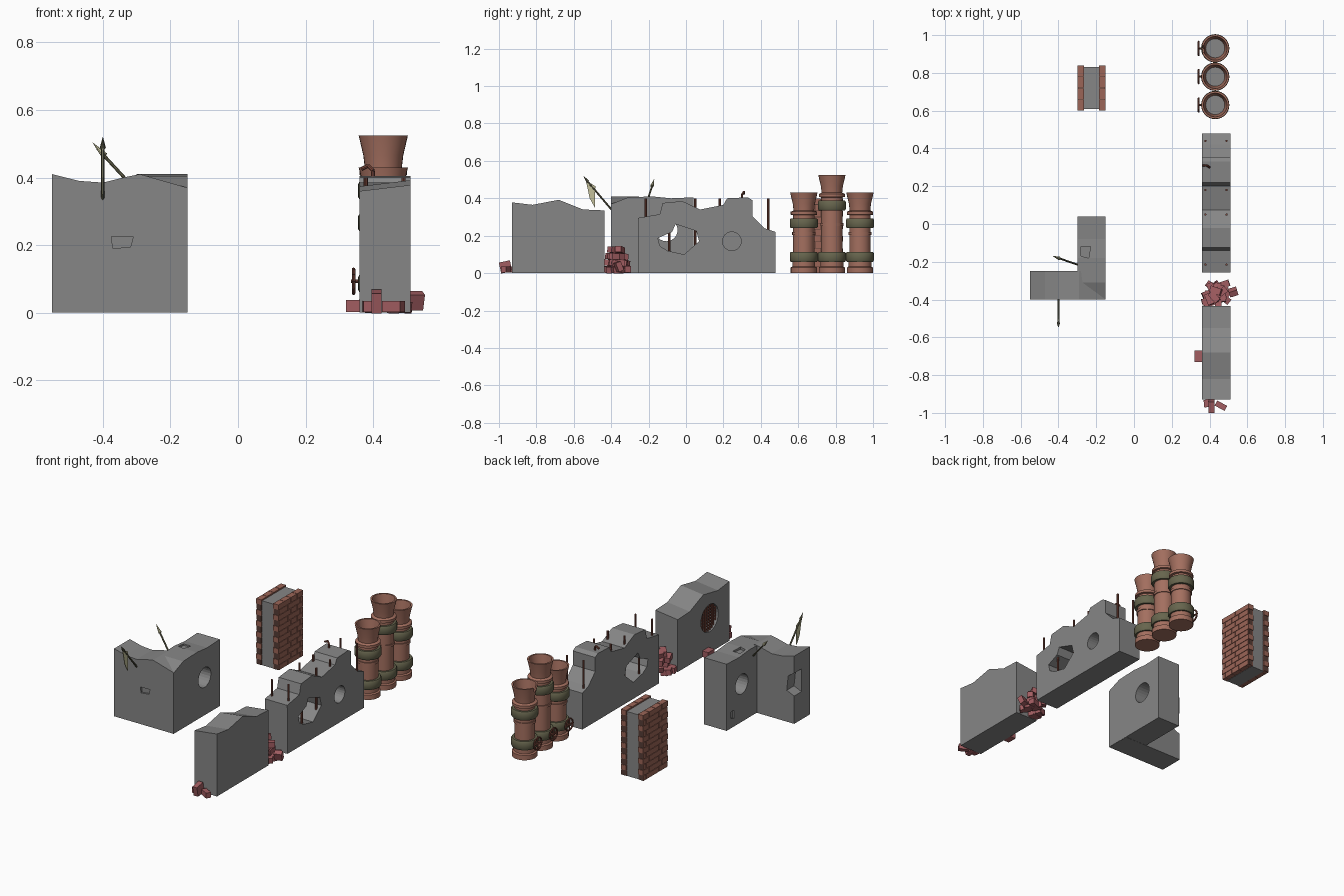
import bpy, bmesh, math, random
from mathutils import Matrix, Vector

random.seed(4)
if "Cube" in bpy.data.objects:
    bpy.data.objects.remove(bpy.data.objects["Cube"])


def material(name, rgb):
    m = bpy.data.materials.new(name)
    m.use_nodes = True
    m.diffuse_color = (*rgb, 1)
    m.node_tree.nodes["Principled BSDF"].inputs["Base Color"].default_value = (*rgb, 1)
    return m


CONCRETE = material("grey concrete", (.24, .24, .24))
CLAY = material("terracotta", (.37, .16, .115))
BRICK = material("wall brick", (.33, .13, .095))
MORTAR = material("dark mortar", (.09, .045, .035))
RUBBLE = material("red rubble", (.36, .11, .12))
OLIVE = material("olive metal", (.135, .13, .075))
RUST = material("rusty steel", (.20, .065, .045))
CLOTH = material("cream cloth", (.55, .53, .33))


def finish(name, bm, mat, smooth=False):
    bmesh.ops.recalc_face_normals(bm, faces=bm.faces)
    me = bpy.data.meshes.new(name)
    bm.to_mesh(me)
    bm.free()
    ob = bpy.data.objects.new(name, me)
    bpy.context.collection.objects.link(ob)
    if mat:
        me.materials.append(mat)
    bpy.ops.object.select_all(action='DESELECT')
    bpy.context.view_layer.objects.active = ob
    ob.select_set(True)
    if smooth:
        bpy.ops.object.shade_smooth_by_angle(angle=math.radians(35))
    return ob


def prism(name, pts, axis, lo, hi, mat=None):
    """Extrude a 2D outline along an axis: x uses (y, z), y uses (x, z), z uses (x, y)."""
    bm = bmesh.new()

    def at(p, t):
        v = list(p)
        v.insert("xyz".index(axis), t)
        return bm.verts.new(v)
    a, b = [at(p, lo) for p in pts], [at(p, hi) for p in pts]
    bm.faces.new(a)
    bm.faces.new(b)
    for i in range(len(pts)):
        j = (i + 1) % len(pts)
        bm.faces.new((a[i], a[j], b[j], b[i]))
    return finish(name, bm, mat)


def boxes(name, items, mat):
    """Items are (centre, size, turn about z, tilt about x)."""
    bm = bmesh.new()
    for c, s, turn, tilt in items:
        m = (Matrix.Translation(c) @ Matrix.Rotation(turn, 4, 'Z')
             @ Matrix.Rotation(tilt, 4, 'X') @ Matrix.Diagonal((*s, 1)))
        bmesh.ops.create_cube(bm, size=1, matrix=m)
    return finish(name, bm, mat)


def rods(name, pairs, r, mat, tip=1):
    bm = bmesh.new()
    for p, q in pairs:
        p, q = Vector(p), Vector(q)
        m = Matrix.Translation((p + q) / 2) @ (q - p).to_track_quat('Z', 'Y').to_matrix().to_4x4()
        bmesh.ops.create_cone(bm, cap_ends=True, segments=8, radius1=r, radius2=r * tip,
                              depth=(q - p).length, matrix=m)
    return finish(name, bm, mat, True)


def lathe(name, prof, x, y, mat, close=False, n=28):
    bm = bmesh.new()
    vs = [bm.verts.new((r, 0, z)) for r, z in prof]
    pairs = list(zip(vs, vs[1:])) + ([(vs[-1], vs[0])] if close else [])
    es = [bm.edges.new(p) for p in pairs]
    bmesh.ops.spin(bm, geom=vs + es, cent=(0, 0, 0), axis=(0, 0, 1), angle=math.tau, steps=n)
    bmesh.ops.remove_doubles(bm, verts=bm.verts, dist=1e-5)
    bmesh.ops.translate(bm, verts=bm.verts, vec=(x, y, 0))
    return finish(name, bm, mat, True)


def boolean(ob, tool, op='DIFFERENCE'):
    tool.hide_render = True
    mod = ob.modifiers.new("cut", 'BOOLEAN')
    mod.object, mod.operation, mod.solver = tool, op, 'EXACT'
    bpy.context.view_layer.objects.active = ob
    bpy.ops.object.modifier_apply(modifier=mod.name)
    bpy.data.objects.remove(tool)


def circle(a, b, r, n=24):
    return [(a + r * math.cos(i * math.tau / n), b + r * math.sin(i * math.tau / n)) for i in range(n)]


# Corner wall: two arms joined, with a round hole and chips
corner = prism("corner_wall", [(-.55, 0), (-.55, .41), (-.47, .39), (-.40, .385), (-.34, .40),
                               (-.29, .41), (-.151, .37), (-.151, 0)], 'y', -.40, -.25, CONCRETE)
side = prism("corner_side", [(-.399, .001), (-.399, .37), (-.31, .405), (-.18, .41), (-.08, .40),
                             (.04, .405), (.04, .001)], 'x', -.30, -.15, CONCRETE)
boolean(corner, side, 'UNION')
boolean(corner, prism("hole", circle(-.105, .23, .06), 'x', -.4, -.1))
chip = [(-.375, .225), (-.31, .225), (-.318, .195), (-.37, .19)]
boolean(corner, prism("chip", chip, 'y', -.42, -.388))
boolean(corner, prism("chip", [(-.03, .05), (-.03, .10), (.0, .10), (.0, .06)], 'x', -.32, -.29))
boolean(corner, prism("chip", [(-.28, -.17), (-.24, -.18), (-.23, -.12), (-.28, -.12)], 'z', .395, .5))
boolean(corner, prism("chip", [(-.57, .16), (-.50, .19), (-.51, .28), (-.57, .32)], 'y', -.32, -.2))

# Front straight wall: lower on its inner side, with a shallow round recess
front = prism("front_wall", [(-.93, 0), (-.93, .378), (-.82, .365), (-.68, .392), (-.55, .34),
                             (-.435, .335), (-.435, 0)], 'x', .36, .51, CONCRETE)
for v in front.data.vertices:
    if v.co.z > .1 and v.co.x < .4:
        v.co.z -= .018
boolean(front, prism("recess", circle(-.74, .21, .083), 'x', .3, .41))
mesh = []
for i in range(-4, 5):
    t = i * .018
    c = math.sqrt(.083 ** 2 - t * t)
    mesh += [((.372, -.74 + t, .21 - c), (.372, -.74 + t, .21 + c)),
             ((.378, -.74 - c, .21 + t), (.378, -.74 + c, .21 + t))]
rods("recess_steel_mesh", mesh, .004, RUST)

# Broken long wall
broken = prism("broken_wall", [(-.255, 0), (-.257, .295), (-.14, .315), (-.125, .375), (-.02, .385),
                               (.075, .34), (.2, .365), (.22, .40), (.33, .405), (.355, .39),
                               (.355, .305), (.42, .24), (.478, .22), (.478, 0)], 'x', .36, .51, CONCRETE)
boolean(broken, prism("jagged_hole", [(-.15, .187), (-.075, .22), (-.055, .262), (.055, .225), (.07, .17),
                                      (-.01, .10), (-.1, .12), (-.14, .145)], 'x', .3, .6))
boolean(broken, prism("round_recess", circle(.245, .17, .05), 'x', .43, .6))

# Reinforcing rods in the long wall, one with a bent end
bars = [((x, y, .06), (x, y, .40)) for x in (.378, .49) for y in (.44, .18, .05, -.215)]
bars += [((x, -.09, .08), (x, -.09, .30)) for x in (.378, .49)]
bars += [((.40, .30, .30), (.40, .30, .42)), ((.40, .30, .42), (.385, .31, .435)),
         ((.385, .31, .435), (.365, .31, .425))]
rods("reinforcing_rods", bars, .006, RUST)

# Loose bricks: a pile between the walls and a few at the base
pile = []
for level, count in enumerate((9, 7, 4, 2)):
    for k in range(count):
        spread = 1 - level * .22
        x = .43 + (random.random() - .5) * .12 * spread
        y = -.37 + (k / max(count - 1, 1) - .5) * .10 * spread
        pile.append(((x, y, .019 + level * .035), (.035, .06, .033), random.uniform(-1.5, 1.5),
                     random.uniform(-.25, .25)))
pile += [((.525, -.36, .035), (.045, .03, .05), .3, .4),
         ((.34, -.70, .02), (.04, .06, .036), 0, 0),
         ((.41, -.965, .033), (.03, .06, .06), 0, .2),
         ((.46, -.962, .018), (.06, .03, .032), -.5, 0),
         ((.385, -.95, .018), (.03, .04, .032), .1, 0)]
boxes("rubble_bricks", pile, RUBBLE)

# Brick wall section: concrete core faced with staggered courses
boxes("brick_wall_core", [((-.225, .72, .195), (.09, .22, .39), 0, 0)], CONCRETE)
bricks, backing = [], []
rows, y0, y1 = 12, .60, .84
step = .40 / rows
for x in (-.2825, -.1675):
    backing.append(((x, .72, .199), (.029, .232, .394), 0, 0))
    for r in range(rows):
        cuts = [y0, .66, .72, .78, y1] if r % 2 else [y0 + .004, .63, .69, .75, .81, y1 - .004]
        for a, b in zip(cuts, cuts[1:]):
            bricks.append(((x, (a + b) / 2, (r + .5) * step), (.035, b - a - .003, step - .003), 0, 0))
boxes("brick_wall_mortar", backing, MORTAR)
boxes("brick_wall_bricks", bricks, BRICK)

# Three flared pipes with metal bands and hand wheels
for y, h, label in ((.63, .43, "front"), (.78, .525, "middle"), (.93, .43, "back")):
    x = .43
    pipe = lathe(label + "_pipe", [(0, 0), (.07, 0), (.07, .03), (.061, .035), (.061, .06), (.057, .065),
                                   (.057, h - .12), (.07, h - .118), (.07, h - .102), (.055, h - .095),
                                   (.059, h - .06), (.073, h), (.063, h), (.05, h - .08), (0, h - .08)],
                 x, y, CLAY)
    if label == "back":
        boolean(pipe, prism("rim_chip", [(y - .02, h - .01), (y, h - .035), (y + .025, h + .02),
                                         (y - .03, h + .02)], 'x', .34, .41))
    lathe(label + "_pipe_fill", [(0, h - .078), (.0505, h - .078)], x, y, CONCRETE)
    for z in (.06, h - .19):
        lathe(label + "_pipe_band", [(.055, z), (.07, z), (.075, z + .008), (.075, z + .045),
                                     (.07, z + .053), (.055, z + .053)], x, y, OLIVE, True)
    lathe(label + "_pipe_ring", [(.05, h / 2 - .01), (.062, h / 2 - .01), (.062, h / 2 + .005),
                                 (.05, h / 2 + .005)], x, y, CLAY, True)
    wheel = [((.342, y + a, .093 + b), (.342, y + c, .093 + d)) for (a, b), (c, d) in
             zip(circle(0, 0, .036, 12), circle(0, 0, .036, 12)[1:] + [(.036, 0)])]
    wheel += [((.335, y, .093), (.38, y, .093)), ((.342, y - .036, .093), (.342, y + .036, .093)),
              ((.342, y, .057), (.342, y, .129))]
    rods(label + "_pipe_hand_wheel", wheel, .005, RUST)

# Two spears stuck in the corner wall, with small pennants
rods("front_spear", [((-.40, -.39, .33), (-.40, -.535, .50))], .005, OLIVE)
rods("front_spear_tip", [((-.40, -.525, .488), (-.40, -.548, .52))], .009, OLIVE, .05)
prism("front_pennant", [(-.535, .495), (-.485, .465), (-.487, .35), (-.515, .40)], 'x', -.402, -.398, CLOTH)
rods("rear_spear", [((-.30, -.215, .36), (-.415, -.175, .485))], .005, OLIVE)
rods("rear_spear_tip", [((-.395, -.182, .465), (-.43, -.17, .503))], .010, CLOTH, .05)
